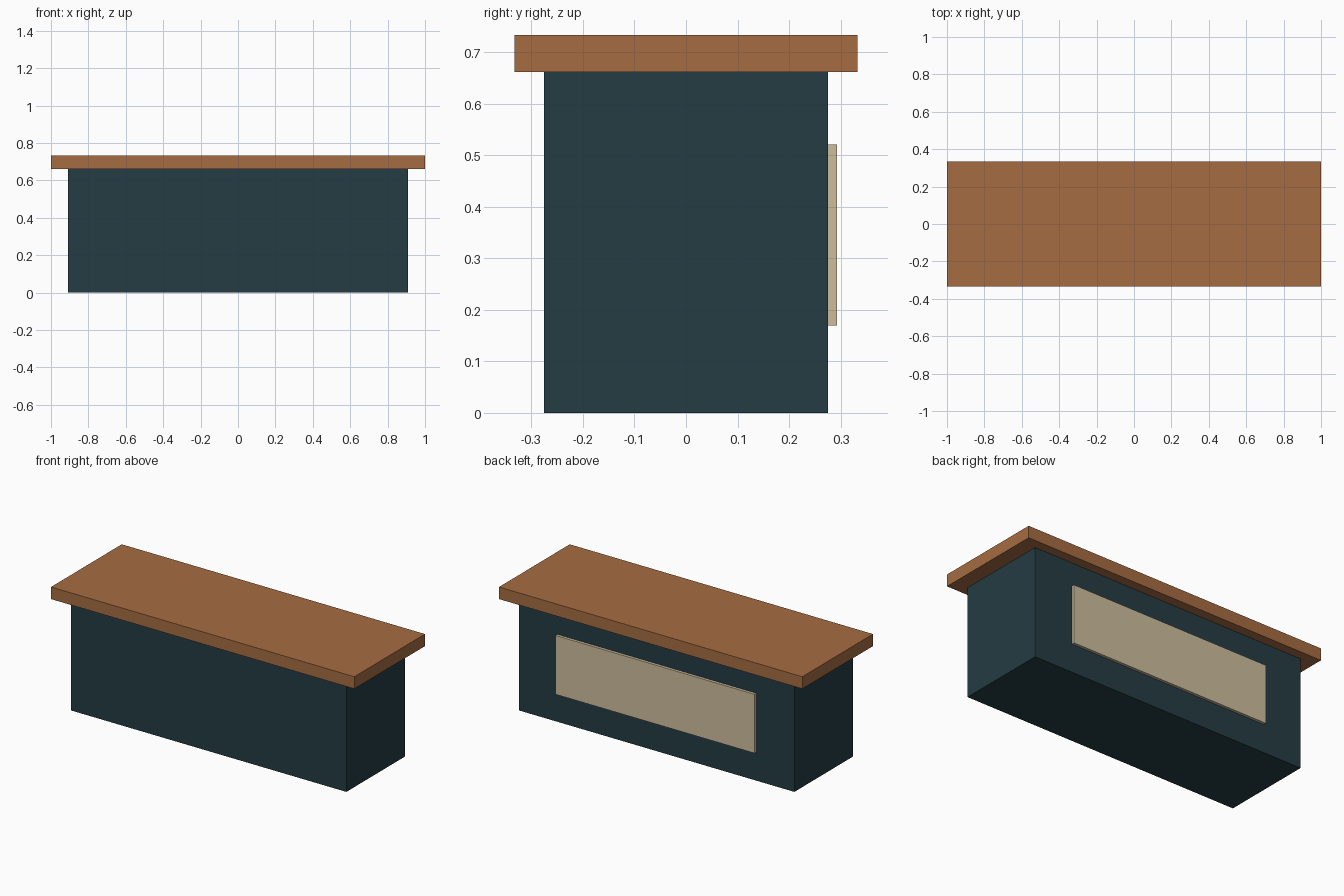
import bpy

if "Cube" in bpy.data.objects:
    bpy.data.objects.remove(bpy.data.objects["Cube"])


def material(name, rgb):
    """Flat material from 0-255 display values, stored as linear."""
    mat = bpy.data.materials.new(name)
    lin = [((c / 255 + 0.055) / 1.055) ** 2.4 for c in rgb]
    mat.diffuse_color = (*lin, 1.0)
    mat.use_nodes = True
    mat.node_tree.nodes["Principled BSDF"].inputs["Base Color"].default_value = mat.diffuse_color
    return mat


def box(name, low, high, mat):
    """Axis-aligned box between two corners."""
    centre = [(a + b) / 2 for a, b in zip(low, high)]
    bpy.ops.mesh.primitive_cube_add(size=1, location=centre)
    obj = bpy.context.object
    obj.name = name
    obj.scale = [b - a for a, b in zip(low, high)]
    bpy.ops.object.transform_apply(location=False, rotation=False, scale=True)
    obj.data.materials.append(mat)
    return obj


teal = material("dark_teal", (36, 60, 66))
wood = material("warm_wood", (166, 108, 66))
cream = material("cream", (206, 190, 158))

# Counter body
box("counter_body", (-0.908, -0.276, 0.0), (0.908, 0.276, 0.661), teal)

# Overhanging worktop
box("worktop", (-1.0, -0.333, 0.661), (1.0, 0.333, 0.733), wood)

# Raised panel on the back face
box("back_panel", (-0.657, 0.276, 0.17), (0.657, 0.293, 0.521), cream)
